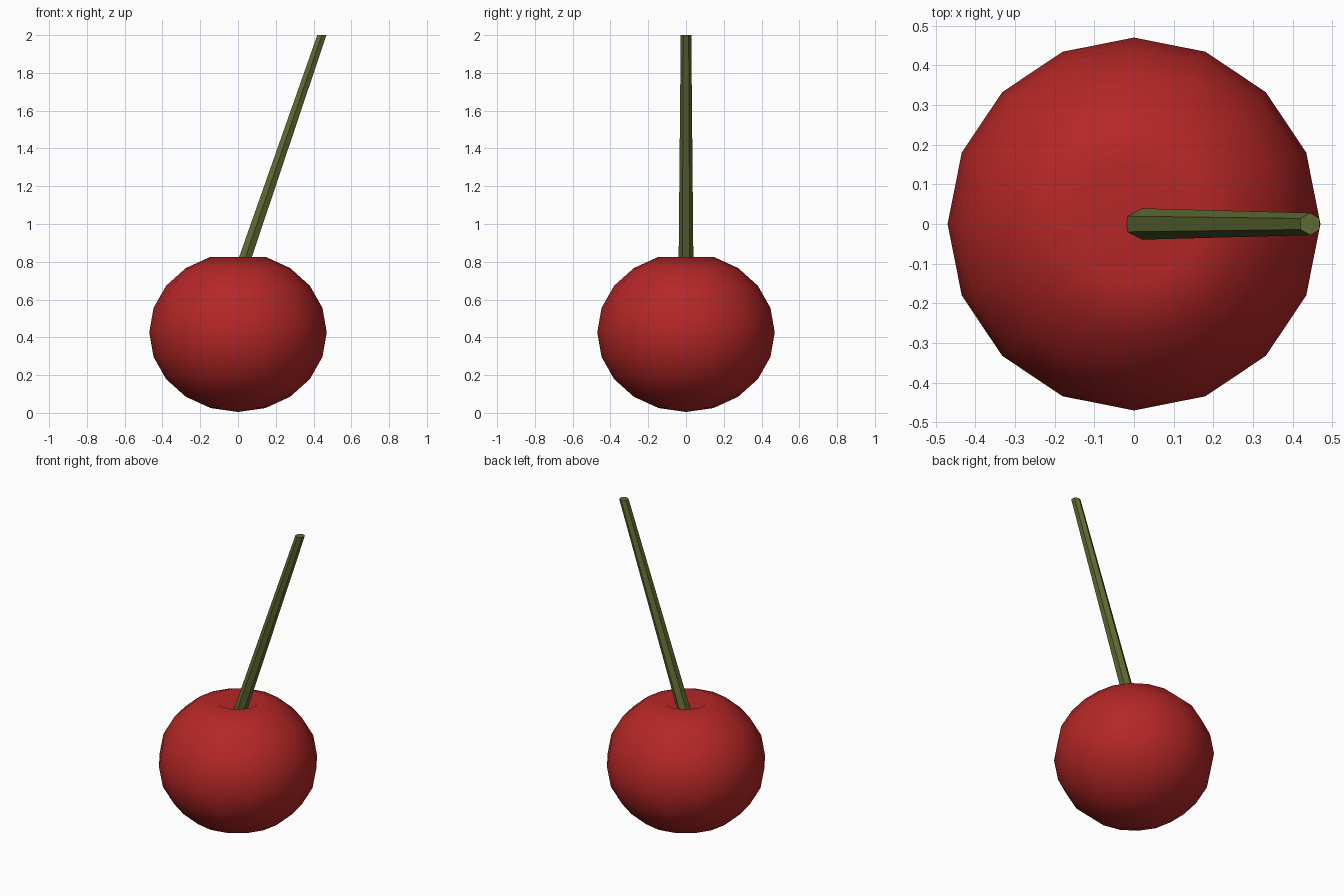
import bpy, bmesh
from math import sin, cos, pi

cube = bpy.data.objects.get("Cube")
if cube:
    bpy.data.objects.remove(cube, do_unlink=True)


def make_material(name, color):
    mat = bpy.data.materials.new(name)
    mat.use_nodes = True
    mat.diffuse_color = color
    bsdf = mat.node_tree.nodes["Principled BSDF"]
    bsdf.inputs["Base Color"].default_value = color
    return mat


def make_object(name, bm, mat, smooth):
    bmesh.ops.recalc_face_normals(bm, faces=bm.faces)
    for face in bm.faces:
        face.smooth = smooth
    mesh = bpy.data.meshes.new(name)
    bm.to_mesh(mesh)
    bm.free()
    mesh.materials.append(mat)
    obj = bpy.data.objects.new(name, mesh)
    bpy.context.collection.objects.link(obj)
    return obj


# Fruit: squashed sphere with its top pole pushed in to form the dimple
RADIUS, HALF_HEIGHT, CENTRE_Z, DIMPLE_Z = 0.47, 0.421, 0.426, 0.75
bm = bmesh.new()
bmesh.ops.create_uvsphere(bm, u_segments=16, v_segments=10, radius=1)
pole = max(bm.verts, key=lambda v: v.co.z)
for v in bm.verts:
    v.co.x *= RADIUS
    v.co.y *= RADIUS
    v.co.z = CENTRE_Z + v.co.z * HALF_HEIGHT
pole.co.z = DIMPLE_Z
make_object("fruit", bm, make_material("cherry red", (0.46, 0.02, 0.02, 1)), True)

# Stem: leaning, tapered six-sided rod with level ends
SIDES = 6
bm = bmesh.new()
rings = []
for x, z, r in ((0.0, 0.71, 0.04), (0.444, 2.0, 0.028)):
    angles = [pi / 2 + i * 2 * pi / SIDES for i in range(SIDES)]
    rings.append([bm.verts.new((x + r * cos(a), r * sin(a), z)) for a in angles])
    bm.faces.new(rings[-1])
low, high = rings
for i in range(SIDES):
    j = (i + 1) % SIDES
    bm.faces.new((low[i], low[j], high[j], high[i]))
make_object("stem", bm, make_material("olive green", (0.115, 0.145, 0.032, 1)), False)
